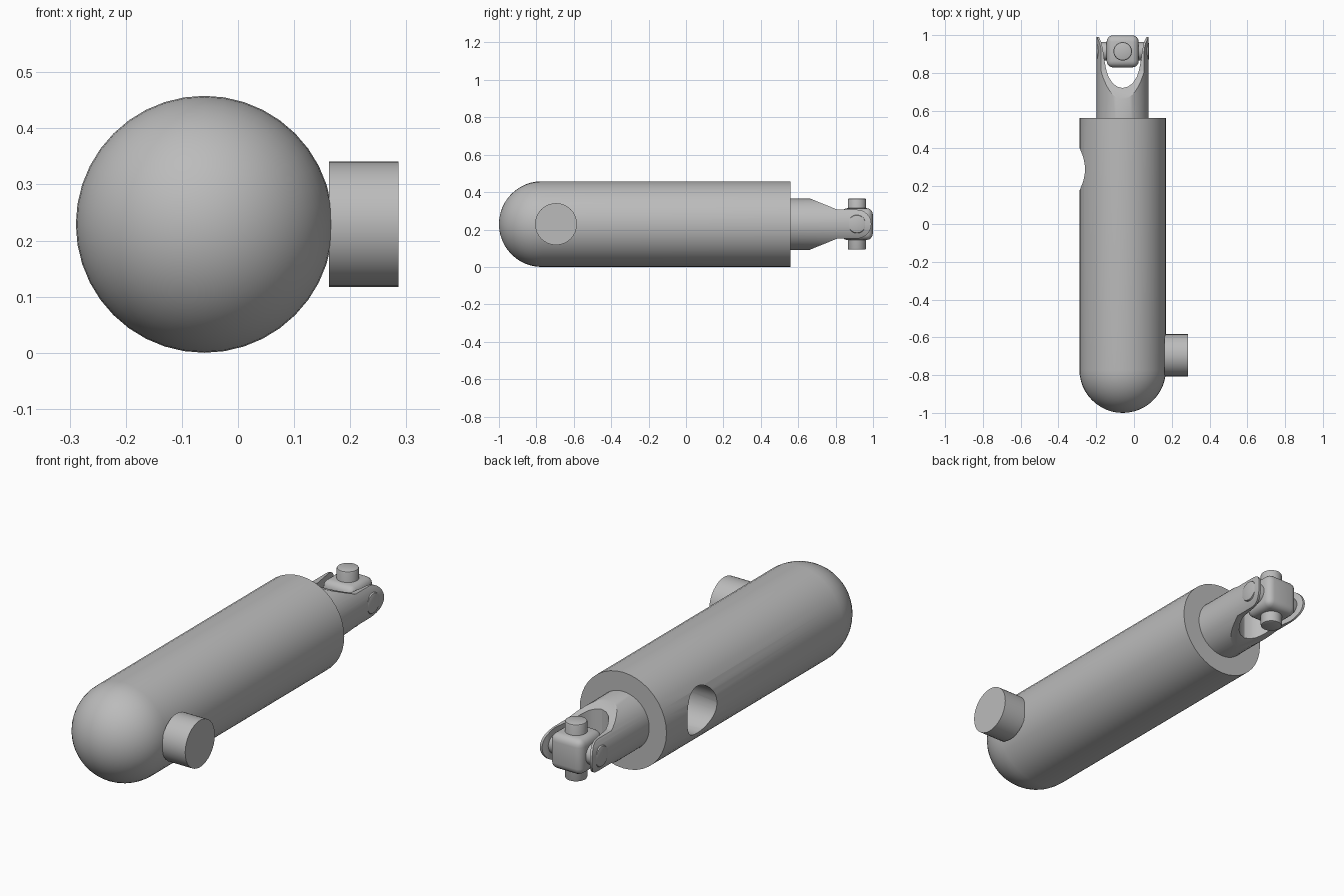
import bpy, bmesh, math
from mathutils import Matrix, Vector

cube = bpy.data.objects.get("Cube")
if cube:
    bpy.data.objects.remove(cube, do_unlink=True)

CX, CZ = -0.06, 0.229      # long axis of the strut
R = 0.229                  # body radius
JOINT = Vector((CX, 0.914, CZ))

grey = bpy.data.materials.new("plain grey")
grey.use_nodes = True
grey.diffuse_color = (0.5, 0.5, 0.5, 1)
grey.node_tree.nodes["Principled BSDF"].inputs["Base Color"].default_value = (0.5, 0.5, 0.5, 1)


def finish(name, bm):
    bmesh.ops.recalc_face_normals(bm, faces=bm.faces)
    mesh = bpy.data.meshes.new(name)
    bm.to_mesh(mesh)
    bm.free()
    mesh.materials.append(grey)
    obj = bpy.data.objects.new(name, mesh)
    bpy.context.collection.objects.link(obj)
    return obj


def activate(obj):
    bpy.ops.object.select_all(action='DESELECT')
    obj.select_set(True)
    bpy.context.view_layer.objects.active = obj


def smooth(obj, angle=30):
    activate(obj)
    bpy.ops.object.shade_smooth_by_angle(angle=math.radians(angle))


def rod(name, start, end, radius, sides=32, chamfer=0.0):
    """Cylinder between two points, optionally with chamfered rims."""
    a, b = Vector(start), Vector(end)
    turn = (b - a).to_track_quat('Z', 'Y').to_matrix().to_4x4()
    bm = bmesh.new()
    bmesh.ops.create_cone(bm, cap_ends=True, segments=sides, radius1=radius,
                          radius2=radius, depth=(b - a).length,
                          matrix=Matrix.Translation((a + b) / 2) @ turn)
    if chamfer:
        rims = [e for e in bm.edges if any(len(f.verts) > 4 for f in e.link_faces)]
        bmesh.ops.bevel(bm, geom=rims, offset=chamfer, segments=2,
                        profile=0.5, affect='EDGES')
    return finish(name, bm)


def prism(name, points, direction):
    """Closed outline extruded along a direction."""
    bm = bmesh.new()
    face = bm.faces.new([bm.verts.new(p) for p in points])
    ext = bmesh.ops.extrude_face_region(bm, geom=[face])
    bmesh.ops.translate(bm, vec=direction,
                        verts=[v for v in ext["geom"] if isinstance(v, bmesh.types.BMVert)])
    return finish(name, bm)


def cut(obj, tool, operation):
    mod = obj.modifiers.new("cut", 'BOOLEAN')
    mod.operation, mod.object, mod.solver = operation, tool, 'EXACT'
    activate(obj)
    bpy.ops.object.modifier_apply(modifier=mod.name)
    bpy.data.objects.remove(tool, do_unlink=True)


# Body: round nose and straight barrel, turned around the long axis
bm = bmesh.new()
profile = [(R * math.sin(t * math.pi / 24), -0.771 - R * math.cos(t * math.pi / 24))
           for t in range(13)] + [(R, 0.56), (0, 0.56)]
verts = [bm.verts.new((CX + r, y, CZ)) for r, y in profile]
edges = [bm.edges.new(pair) for pair in zip(verts, verts[1:])]
bmesh.ops.spin(bm, geom=verts + edges, cent=(CX, 0, CZ), axis=(0, 1, 0),
               angle=2 * math.pi, steps=40)
bmesh.ops.remove_doubles(bm, verts=bm.verts, dist=0.0001)
body = finish("body", bm)

# Round socket in the right side
cut(body, rod("socket_cutter", (-0.5, 0.29, CZ), (-0.09, 0.29, CZ), 0.112), 'DIFFERENCE')
smooth(body)

# Side boss
smooth(rod("side_boss", (0.162, -0.695, CZ), (0.286, -0.695, CZ), 0.112))

# Yoke: rod trimmed to a tapering side outline, then slotted
yoke = rod("yoke", (CX, 0.5, CZ), (CX, 1.05, CZ), 0.138, 48)
tip = 0.077
outline = [(0.4, -0.2), (0.4, 0.2), (0.58, 0.2), (0.66, 0.138), (0.81, tip)]
outline += [(JOINT.y + tip * math.sin(a), tip * math.cos(a))
            for a in (i * math.pi / 16 for i in range(17))]
outline += [(0.81, -tip), (0.66, -0.138), (0.58, -0.2)]
cut(yoke, prism("outline_cutter", [(-0.4, y, CZ + z) for y, z in outline], (0.8, 0, 0)),
    'INTERSECT')

half = [(0.028, 0.727), (0.053, 0.745), (0.075, 0.78), (0.088, 0.82),
        (0.097, 0.87), (0.104, 0.92), (0.112, 0.96), (0.128, 0.995), (0.128, 1.1)]
slot = [(-x, y) for x, y in reversed(half)] + [(0, 0.72)] + half
cut(yoke, prism("slot_cutter", [(CX + x, y, 0) for x, y in slot], (0, 0, 0.5)),
    'DIFFERENCE')
smooth(yoke, 25)

# Rounded joint block
bm = bmesh.new()
bmesh.ops.create_cube(bm, size=0.17, matrix=Matrix.Translation(JOINT))
bmesh.ops.bevel(bm, geom=bm.edges[:], offset=0.034, segments=4, profile=0.5, affect='EDGES')
smooth(finish("joint_block", bm), 40)

# Crossed pins
for name, reach in (("upright_pin", Vector((0, 0, 0.137))),
                    ("cross_pin", Vector((0.139, 0, 0)))):
    smooth(rod(name, JOINT - reach, JOINT + reach, 0.049, 32, 0.008))
